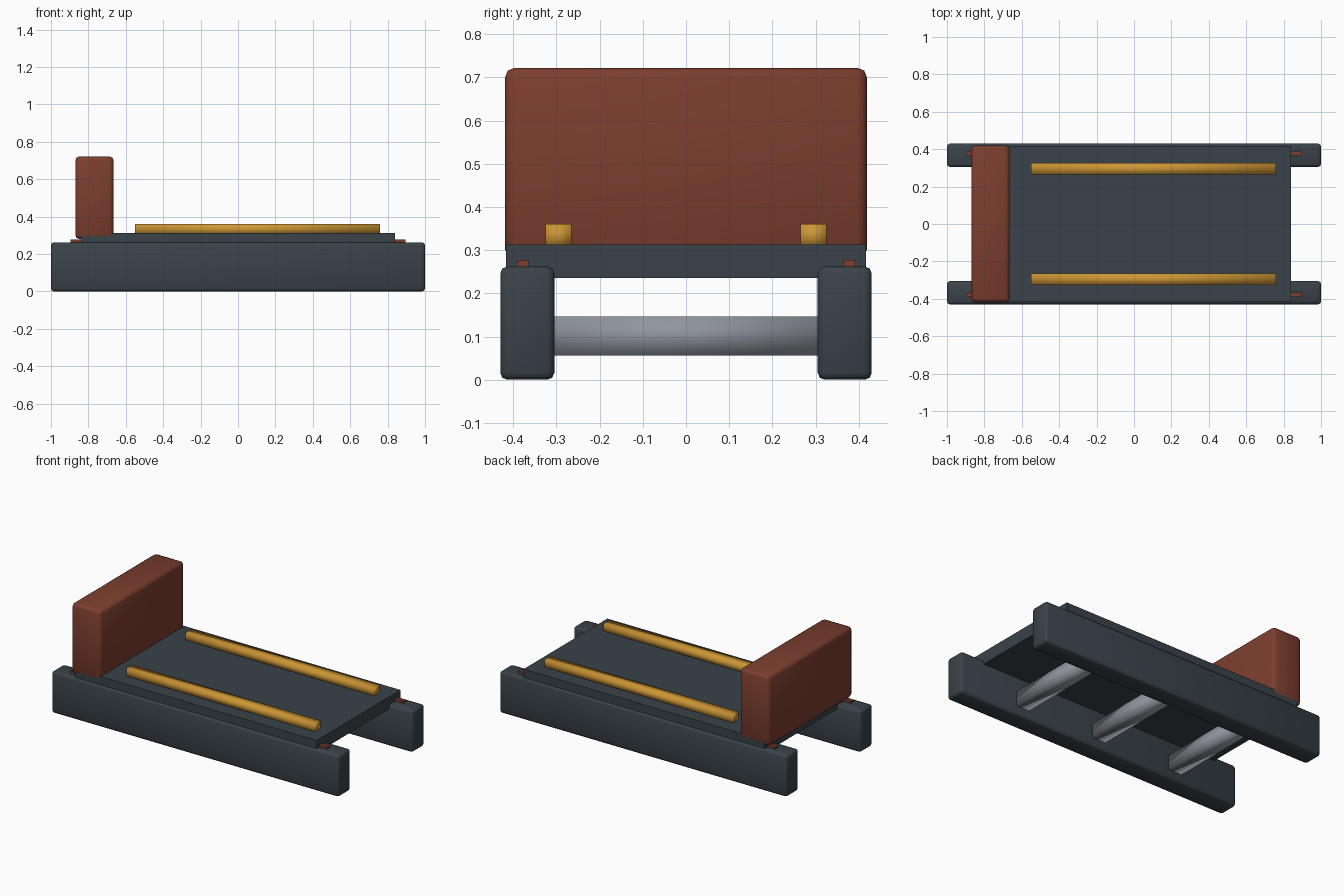
import bpy
import math

if "Cube" in bpy.data.objects:
    bpy.data.objects.remove(bpy.data.objects["Cube"])


def material(name, rgb):
    m = bpy.data.materials.new(name)
    m.diffuse_color = (*rgb, 1.0)
    m.use_nodes = True
    m.node_tree.nodes["Principled BSDF"].inputs["Base Color"].default_value = m.diffuse_color
    return m


SLATE = material("dark slate", (0.042, 0.055, 0.067))
RUST = material("rust red", (0.20, 0.048, 0.028))
AMBER = material("amber yellow", (0.60, 0.30, 0.035))
STEEL = material("steel grey", (0.28, 0.30, 0.34))


def box(name, x, y, z, mat, bevel=0.0, soft=False):
    """Box from (min, max) ranges, with an optional rounded edge."""
    bpy.ops.mesh.primitive_cube_add(
        size=1, location=[(r[0] + r[1]) / 2 for r in (x, y, z)])
    ob = bpy.context.object
    ob.name = name
    ob.scale = [r[1] - r[0] for r in (x, y, z)]
    bpy.ops.object.transform_apply(location=False, rotation=False, scale=True)
    ob.data.materials.append(mat)
    if bevel:
        mod = ob.modifiers.new("rounded edges", 'BEVEL')
        mod.width = bevel
        mod.segments = 2
        bpy.ops.object.modifier_apply(modifier=mod.name)
        bpy.ops.object.shade_smooth_by_angle(angle=math.radians(50))
    elif soft:
        bpy.ops.object.shade_smooth()
    return ob


def span(centre, half):
    return (centre - half, centre + half)


# Deck and upright end block
box("deck", (-0.84, 0.84), (-0.417, 0.417), (0.235, 0.313), SLATE)
box("end_block", (-0.87, -0.665), (-0.419, 0.419), (0.28, 0.722), RUST, 0.022)

# Paired parts on both sides
for side, s in (("front", -1), ("back", 1)):
    box(side + "_runner", (-1, 1), span(s * 0.3675, 0.0625), (0, 0.262), SLATE, 0.016)
    box(side + "_guide_rail", (-0.55, 0.76), span(s * 0.295, 0.03), (0.305, 0.36), AMBER, soft=True)
    # thin slide strip under the deck, its ends poke out
    box(side + "_slide_strip", (-0.895, 0.895), span(s * 0.378, 0.013), (0.25, 0.277), RUST)

# Cross bars between the runners
for i, x in enumerate((-0.555, 0, 0.555)):
    box(f"cross_bar_{i + 1}", span(x, 0.047), (-0.32, 0.32), (0.056, 0.146), STEEL, soft=True)
